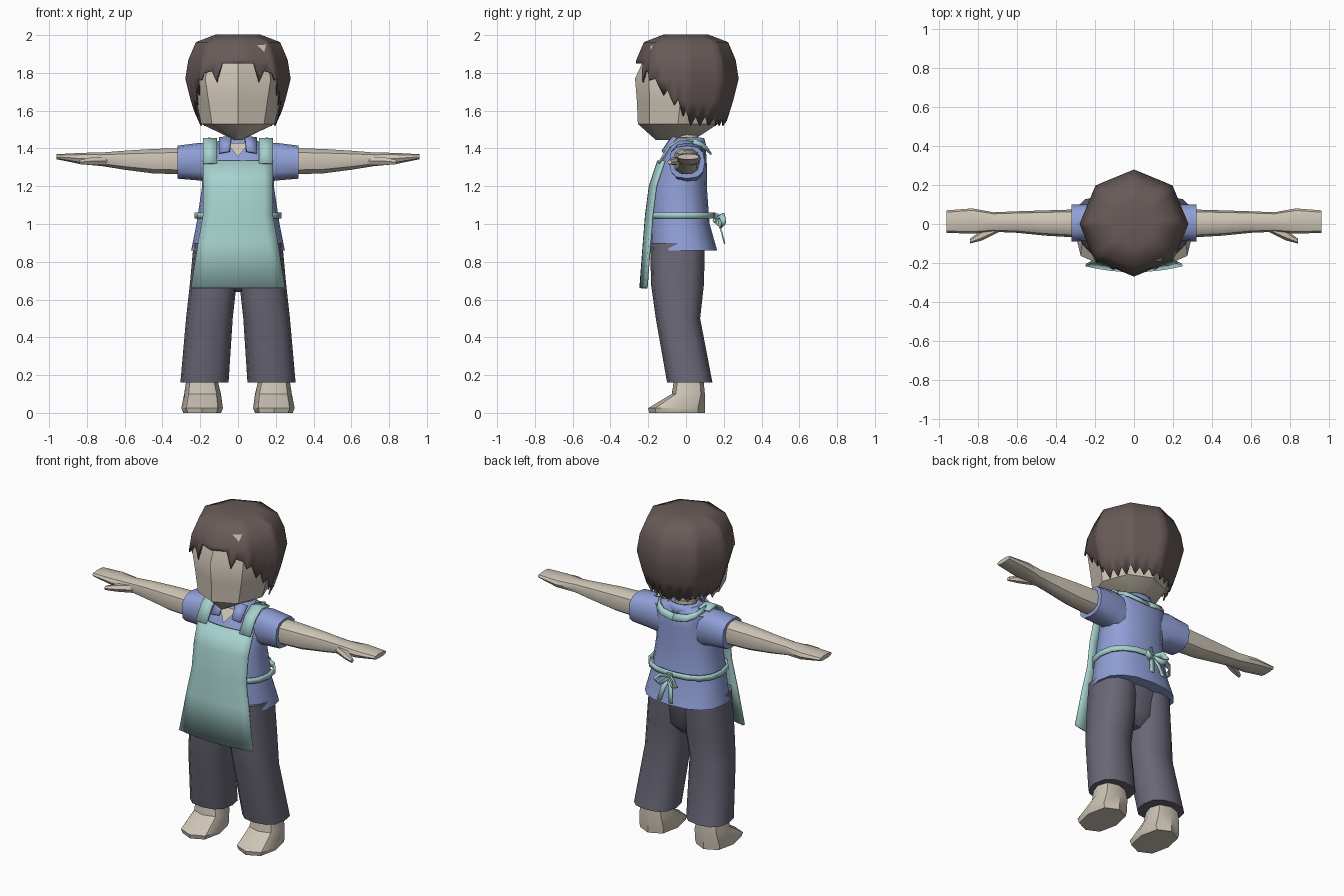
import bpy, bmesh
from math import sin, cos, pi, radians
from mathutils import Vector

if "Cube" in bpy.data.objects:
    bpy.data.objects.remove(bpy.data.objects["Cube"])


def material(name, rgb):
    m = bpy.data.materials.new(name)
    m.use_nodes = True
    m.diffuse_color = (*rgb, 1)
    m.node_tree.nodes["Principled BSDF"].inputs["Base Color"].default_value = (*rgb, 1)
    return m


SKIN = material("skin", (0.61, 0.55, 0.46))
HAIR = material("brown hair", (0.14, 0.105, 0.1))
SHIRT = material("blue cloth", (0.28, 0.35, 0.68))
APRON = material("mint cloth", (0.38, 0.64, 0.61))
TROUSERS = material("grey cloth", (0.14, 0.136, 0.18))


def build(name, verts, faces, mat, thick=0, sharp=40):
    bm = bmesh.new()
    vs = [bm.verts.new(v) for v in verts]
    for f in faces:
        bm.faces.new([vs[i] for i in f])
    bmesh.ops.remove_doubles(bm, verts=bm.verts, dist=0.0005)
    bmesh.ops.recalc_face_normals(bm, faces=bm.faces)
    me = bpy.data.meshes.new(name)
    bm.to_mesh(me)
    bm.free()
    me.shade_smooth()
    me.set_sharp_from_angle(angle=radians(sharp))
    me.materials.append(mat)
    ob = bpy.data.objects.new(name, me)
    bpy.context.collection.objects.link(ob)
    if thick:
        mod = ob.modifiers.new("thickness", "SOLIDIFY")
        mod.thickness = thick
        mod.offset = 0
    return ob


def grid_faces(rows, cols, closed=False):
    return [(r * cols + c, r * cols + (c + 1) % cols,
             (r + 1) * cols + (c + 1) % cols, (r + 1) * cols + c)
            for r in range(rows - 1) for c in range(cols if closed else cols - 1)]


def loft(name, rings, mat, n=12, axis="z", side=1, power=2, caps=True, **kw):
    """Rings are (position, low a, high a, low b, high b) along the axis."""
    verts = []
    for t, a0, a1, b0, b1 in rings:
        for i in range(n):
            u, v = cos(2 * pi * i / n), sin(2 * pi * i / n)
            u, v = [abs(q) ** (2 / power) * (1 if q > 0 else -1) for q in (u, v)]
            a, b = (a0 + a1 + u * (a1 - a0)) / 2, (b0 + b1 + v * (b1 - b0)) / 2
            p = (a, b, t) if axis == "z" else (t, a, b)
            verts.append((p[0] * side, p[1], p[2]))
    faces = grid_faces(len(rings), n, True)
    if caps:
        faces += [tuple(range(n)), tuple(range(len(verts) - n, len(verts)))]
    return build(name, verts, faces, mat, **kw)


def ribbon(name, points, across, mat, thick=0.012):
    """Flat band along points; across is its half-width vector."""
    w = Vector(across)
    verts = [Vector(p) + s * w for p in points for s in (-1, 1)]
    return build(name, verts, grid_faces(len(points), 2), mat, thick)


def sym(rings):
    return [(z, -x, x, y0, y1) for z, x, y0, y1 in rings]


# Head and neck
loft("head", sym([(1.445, 0.02, -0.16, 0.04), (1.53, 0.195, -0.255, 0.17),
                  (1.65, 0.22, -0.26, 0.2), (1.77, 0.245, -0.27, 0.23),
                  (1.9, 0.2, -0.21, 0.21)]), SKIN, n=8)
loft("neck", sym([(1.36, 0.065, -0.06, 0.07), (1.53, 0.055, -0.05, 0.06)]), SKIN)

# Hair: faceted shell with a ragged hem that drops from the fringe to the nape
PROFILE = [(1.5, 0.72), (1.65, 0.89), (1.77, 1), (1.87, 0.94), (1.96, 0.8), (2.0, 0.42)]


def hair_point(angle, z, grow=0):
    for (z0, k0), (z1, k1) in zip(PROFILE, PROFILE[1:]):
        if z0 <= z <= z1:
            k = k0 + (k1 - k0) * (z - z0) / (z1 - z0)
    r = (0.275 * k + grow) * cos(pi / 8) / cos(radians((angle % 45) - 22.5))
    a = radians(angle)
    return Vector((r * sin(a), -r * cos(a), z))


hem = [(0, 1.85), (20, 1.85), (26, 1.75), (33, 1.81), (42, 1.8), (45, 1.76), (52, 1.77),
       (60, 1.68), (66, 1.71), (74, 1.63), (80, 1.66), (86, 1.57), (90, 1.6)]
hem += [(97 + 7.6 * i, 1.52 if i % 2 == 0 else 1.57) for i in range(5)] + [(135, 1.57)]
hem += [(142 + 7.6 * i, 1.52 if i % 2 == 0 else 1.56) for i in range(5)] + [(180, 1.55)]
hem += [(360 - a, z) for a, z in hem[-2:0:-1]]
levels = [z for z, k in PROFILE]
verts = [hair_point(a, max(z, low)) for z in levels for a, low in hem]
count = len(hem)
faces = grid_faces(len(levels), count, True)
verts.append(Vector((0, 0, 1.985)))
top = (len(levels) - 1) * count
faces += [(top + i, top + (i + 1) % count, len(verts) - 1) for i in range(count)]
build("hair", verts, faces, HAIR, 0.008, sharp=50)
build("hair_parting", [hair_point(a, z, 0.008) for a, z in
                       ((27, 1.945), (41, 1.95), (36, 1.91), (32, 1.93))],
      [(0, 1, 2, 3)], SKIN)

# Shirt
loft("shirt_body", sym([(0.86, 0.248, -0.19, 0.165), (1.0, 0.22, -0.19, 0.125),
                        (1.2, 0.19, -0.18, 0.11), (1.32, 0.195, -0.135, 0.11),
                        (1.41, 0.19, -0.085, 0.105), (1.44, 0.1, -0.06, 0.09)]),
     SHIRT, n=16, power=2.4)
loft("collar", sym([(1.4, 0.11, -0.095, 0.105), (1.455, 0.085, -0.05, 0.09)]), SHIRT,
     caps=False, thick=0.012)
build("neck_opening", [(-0.06, -0.09, 1.43), (0.06, -0.09, 1.43), (0, -0.145, 1.355)],
      [(0, 1, 2)], SKIN)

# Trousers
loft("trouser_seat", sym([(0.64, 0.04, -0.08, 0.03), (0.7, 0.17, -0.16, 0.08),
                          (0.9, 0.225, -0.185, 0.1)]), TROUSERS, power=2.4)

for side, tag in ((1, "left_"), (-1, "right_")):
    loft(tag + "sleeve", [(0.08, -0.07, 0.08, 1.2, 1.425), (0.2, -0.085, 0.1, 1.23, 1.43),
                          (0.32, -0.09, 0.1, 1.24, 1.415)], SHIRT, axis="x", side=side,
         power=2.6)
    build(tag + "collar_flap", [(side * x, y, z) for x, y, z in (
        (0.035, -0.07, 1.465), (0.1, -0.05, 1.455), (0.1, -0.12, 1.375), (0.045, -0.125, 1.385))],
          [(0, 1, 2, 3)], SHIRT, 0.012)
    loft(tag + "trouser_leg", [(0.16, 0.05, 0.305, -0.1, 0.14), (0.5, 0.028, 0.275, -0.16, 0.075),
                               (0.68, 0.008, 0.255, -0.185, 0.095),
                               (0.9, 0.0, 0.235, -0.19, 0.1)],
         TROUSERS, side=side, power=2.5)

    # Bare arm tapering into a flat mitten hand
    loft(tag + "arm", [(0.28, -0.07, 0.075, 1.26, 1.405), (0.45, -0.06, 0.07, 1.265, 1.4),
                       (0.6, -0.045, 0.065, 1.285, 1.39), (0.72, -0.04, 0.06, 1.305, 1.38),
                       (0.83, -0.05, 0.08, 1.315, 1.378), (0.96, -0.045, 0.07, 1.342, 1.37)],
         SKIN, n=10, axis="x", side=side, power=2.4)
    loft(tag + "thumb", [(0.69, -0.04, 0.0, 1.31, 1.36), (0.78, -0.085, -0.03, 1.31, 1.355),
                         (0.84, -0.1, -0.075, 1.315, 1.34)], SKIN, n=6, axis="x", side=side)
    loft(tag + "foot", [(0, 0.09, 0.29, -0.195, 0.1), (0.025, 0.08, 0.3, -0.2, 0.1),
                        (0.1, 0.09, 0.285, -0.075, 0.1), (0.2, 0.115, 0.27, -0.06, 0.09)],
         SKIN, n=8, side=side, power=2.5)

    # Apron strap over the shoulder, meeting behind the neck
    ribbon(tag + "strap", [(side * x, y, z) for x, y, z in (
        (0.148, -0.145, 1.32), (0.148, -0.09, 1.41), (0.148, -0.03, 1.45),
        (0.15, 0.04, 1.44))], (0.036, 0, 0), APRON)
    ribbon(tag + "neck_band", [(side * x, y, z) for x, y, z in (
        (0.15, 0.03, 1.44), (0.125, 0.09, 1.415), (0.08, 0.115, 1.395),
        (0, 0.122, 1.385))], (0, -0.012, 0.018), APRON)

    # Bow loop and hanging tail
    ribbon(tag + "bow_loop", [(side * x, y, z) for x, y, z in (
        (0, 0.155, 1.03), (0.04, 0.19, 1.045), (0.075, 0.2, 1.01), (0.045, 0.195, 0.99),
        (0, 0.16, 1.02))], (0, 0.012, 0.012), APRON, 0.008)
    ribbon(tag + "bow_tail", [(side * x, y, z) for x, y, z in (
        (0, 0.16, 1.03), (0.025, 0.185, 0.97), (0.04, 0.205, 0.895))],
           (0.014, 0, 0), APRON, 0.008)

# Apron front sheet, bowed around the body
rows = [(1.335, 0.185, -0.145), (1.2, 0.182, -0.19), (1.05, 0.183, -0.21),
        (0.9, 0.21, -0.222), (0.66, 0.248, -0.24)]
columns = [i / 4 for i in range(-4, 5)]
build("apron_front", [(w * c, y + 0.03 * c * c, z) for z, w, y in rows for c in columns],
      grid_faces(len(rows), len(columns)), APRON, 0.014)

# Waist tie and knot
loft("waist_tie", sym([(1.03, 0.225, -0.195, 0.15), (1.062, 0.225, -0.195, 0.15)]), APRON,
     n=16, power=2.4, caps=False, thick=0.012)
loft("bow_knot", sym([(1.01, 0.018, 0.14, 0.175), (1.055, 0.018, 0.14, 0.175)]), APRON, n=6)
